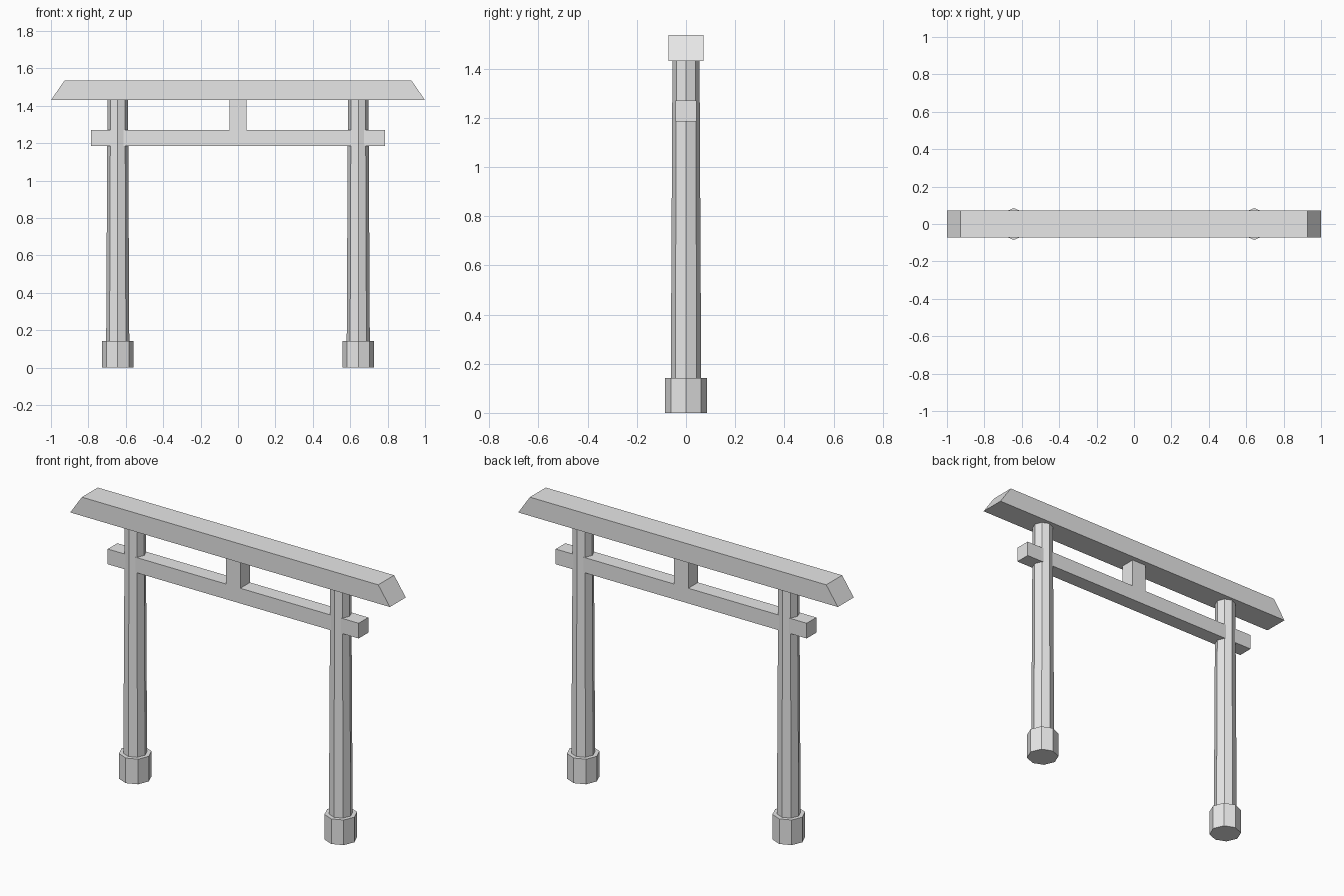
import bpy
import bmesh
import math

cube = bpy.data.objects.get("Cube")
if cube:
    bpy.data.objects.remove(cube, do_unlink=True)

# Single plain grey
grey = bpy.data.materials.new("plain_grey")
grey.use_nodes = True
colour = (0.8, 0.8, 0.8, 1)
grey.diffuse_color = colour
grey.node_tree.nodes["Principled BSDF"].inputs["Base Color"].default_value = colour


def add_object(name, bm):
    bmesh.ops.recalc_face_normals(bm, faces=bm.faces)
    mesh = bpy.data.meshes.new(name)
    bm.to_mesh(mesh)
    bm.free()
    mesh.materials.append(grey)
    obj = bpy.data.objects.new(name, mesh)
    bpy.context.collection.objects.link(obj)
    return obj


def beam(name, half_x, half_y, z0, z1, top_half_x=None):
    """Box between two heights, optionally with slanted ends."""
    bm = bmesh.new()
    bmesh.ops.create_cube(bm, size=2)
    for v in bm.verts:
        upper = v.co.z > 0
        v.co.x *= top_half_x if upper and top_half_x else half_x
        v.co.y *= half_y
        v.co.z = z1 if upper else z0
    return add_object(name, bm)


def octagon_column(name, x, r0, r1, z0, z1):
    """Eight-sided column with corners on the x and y axes."""
    bm = bmesh.new()
    bmesh.ops.create_cone(bm, cap_ends=True, segments=8,
                          radius1=r0, radius2=r1, depth=z1 - z0)
    # Make sure a corner points along +x
    corner = bm.verts[:][0].co
    turn = math.atan2(corner.y, corner.x) % (math.pi / 4)
    for v in bm.verts:
        angle = math.atan2(v.co.y, v.co.x) - turn
        radius = math.hypot(v.co.x, v.co.y)
        v.co.x, v.co.y = radius * math.cos(angle), radius * math.sin(angle)
    obj = add_object(name, bm)
    obj.location = (x, 0, (z0 + z1) / 2)
    return obj


# Posts and their footings
for side, sign in (("left", 1), ("right", -1)):
    octagon_column(side + "_footing", sign * 0.643, 0.085, 0.085, 0, 0.142)
    octagon_column(side + "_post", sign * 0.643, 0.062, 0.055, 0.1, 1.435)

# Cross beams and the short strut between them
beam("top_lintel", 1.0, 0.071, 1.43, 1.536, top_half_x=0.927)
beam("tie_beam", 0.785, 0.043, 1.184, 1.27)
beam("centre_strut", 0.045, 0.043, 1.27, 1.43)
